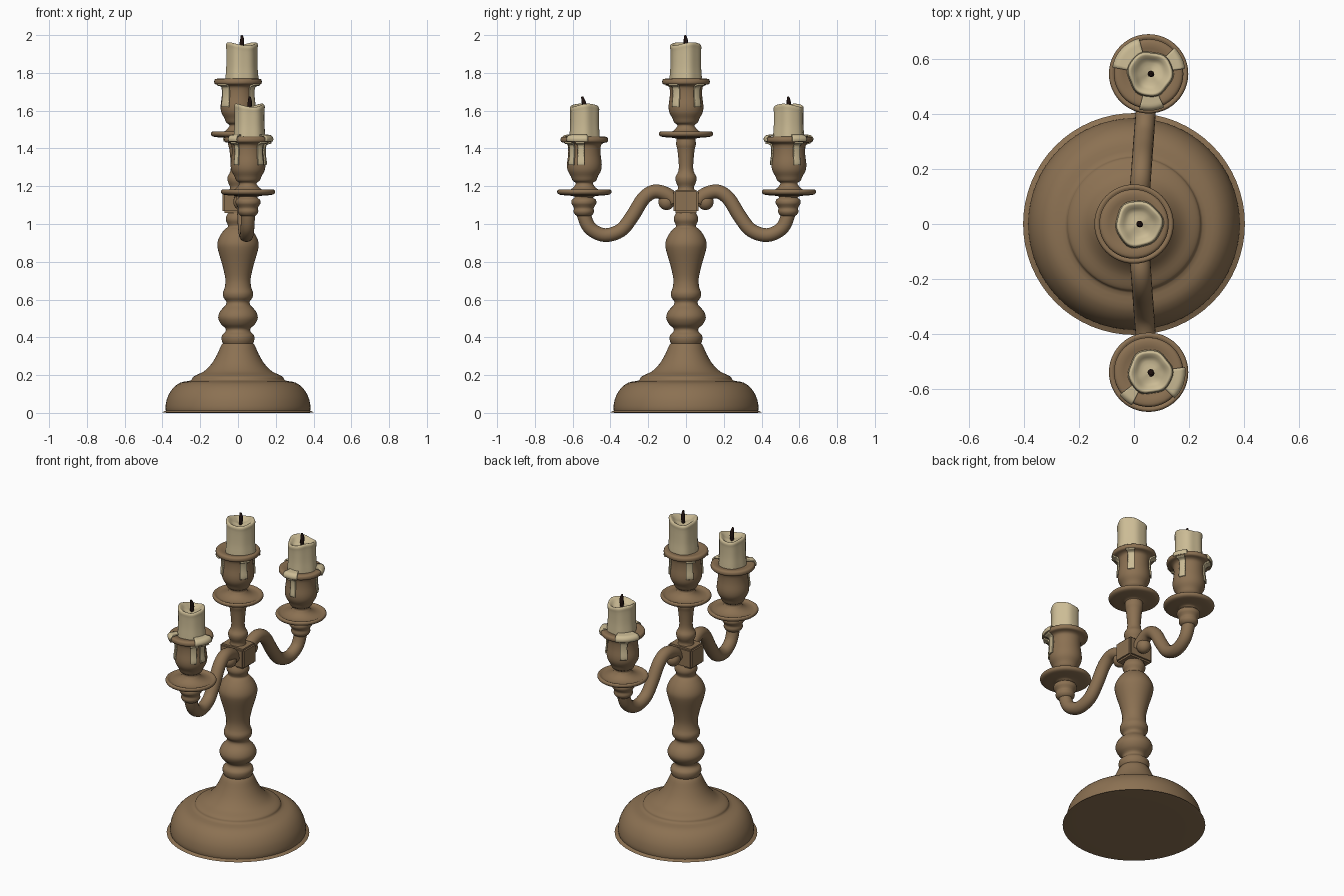
import bpy, bmesh, math, random
from mathutils import Vector

if "Cube" in bpy.data.objects:
    bpy.data.objects.remove(bpy.data.objects["Cube"])

random.seed(4)


def material(name, col):
    m = bpy.data.materials.new(name)
    m.diffuse_color = (*col, 1)
    m.use_nodes = True
    m.node_tree.nodes["Principled BSDF"].inputs["Base Color"].default_value = m.diffuse_color
    return m


BRONZE = material("aged_bronze", (0.26, 0.165, 0.085))
WAX = material("cream_wax", (0.60, 0.50, 0.30))
CHAR = material("charred_wick", (0.014, 0.006, 0.005))


def finish(ob, mat, angle=50):
    ob.data.materials.clear()
    ob.data.materials.append(mat)
    bpy.ops.object.select_all(action='DESELECT')
    ob.select_set(True)
    bpy.context.view_layer.objects.active = ob
    bpy.ops.object.shade_smooth_by_angle(angle=math.radians(angle))
    return ob


def from_bmesh(name, bm, mat, angle=50):
    bmesh.ops.recalc_face_normals(bm, faces=bm.faces)
    me = bpy.data.meshes.new(name)
    bm.to_mesh(me)
    bm.free()
    ob = bpy.data.objects.new(name, me)
    bpy.context.collection.objects.link(ob)
    return finish(ob, mat, angle)


def spline(pts, n=3):
    """Catmull-Rom refinement of a short profile."""
    p = [Vector(q) for q in pts]
    p = [p[0]] + p + [p[-1]]
    out = []
    for i in range(1, len(p) - 2):
        a, b, c, d = p[i - 1:i + 3]
        for k in range(n):
            t = k / n
            out.append(0.5 * (2 * b + (c - a) * t + (2 * a - 5 * b + 4 * c - d) * t * t
                              + (3 * b - a - 3 * c + d) * t ** 3))
    return out + [p[-1]]


def lathe(name, profile, mat, loc=(0, 0, 0), a0=0, a1=360, seg=48, wobble=None, refine=3):
    full = a1 - a0 >= 360
    bm = bmesh.new()
    cols = []
    for i in range(seg if full else seg + 1):
        a = math.radians(a0 + (a1 - a0) * i / seg)
        col = []
        for r, z in spline(profile, refine):
            r, z = max(r, 0), max(z, profile[0][1]) if loc[2] == 0 else z
            if wobble:
                r, z = wobble(a, r, z)
            col.append(bm.verts.new((loc[0] + r * math.cos(a), loc[1] + r * math.sin(a), loc[2] + z)))
        cols.append(col)
    for i in range(seg):
        c, d = cols[i], cols[(i + 1) % len(cols)]
        for j in range(len(c) - 1):
            bm.faces.new((c[j], d[j], d[j + 1], c[j + 1]))
    bmesh.ops.remove_doubles(bm, verts=bm.verts, dist=1e-5)
    return from_bmesh(name, bm, mat)


def tube(name, pts, radii, mat, sides=16):
    """Round tube through points, with varying radius."""
    path = spline(pts, 5)
    bm = bmesh.new()
    rings = []
    for i, p in enumerate(path):
        t = (path[min(i + 1, len(path) - 1)] - path[max(i - 1, 0)]).normalized()
        u = (Vector((1, 0, 0)) - t * t.x).normalized()
        v = t.cross(u)
        f = i / (len(path) - 1) * (len(radii) - 1)
        k = min(int(f), len(radii) - 2)
        r = radii[k] + (radii[k + 1] - radii[k]) * (f - k)
        rings.append([bm.verts.new(p + r * (u * math.cos(w) + v * math.sin(w)))
                      for w in (2 * math.pi * s / sides for s in range(sides))])
    for a, b in zip(rings, rings[1:]):
        for s in range(sides):
            bm.faces.new((a[s], a[(s + 1) % sides], b[(s + 1) % sides], b[s]))
    bm.faces.new(rings[0])
    bm.faces.new(rings[-1])
    return from_bmesh(name, bm, mat)


# Foot and turned lower column
lathe("base", [(0, 0), (.372, 0), (.382, .012), (.383, .04), (.372, .085), (.345, .13), (.305, .16),
               (.25, .172), (.24, .188), (.222, .2), (.18, .22), (.14, .26), (.11, .31), (.09, .355),
               (.078, .37)], BRONZE, seg=64)
lathe("column", [(.078, .365), (.086, .385), (.085, .41), (.068, .428), (.066, .447), (.09, .47),
                 (.105, .505), (.093, .54), (.066, .57), (.062, .59), (.076, .61), (.08, .635),
                 (.07, .665), (.067, .71), (.082, .78), (.105, .86), (.109, .9), (.094, .94),
                 (.07, .972), (.054, .985), (.056, 1.0), (.064, 1.02), (.062, 1.04), (.05, 1.065)], BRONZE)
lathe("upper_stem", [(.05, 1.17), (.042, 1.195), (.054, 1.225), (.055, 1.25), (.042, 1.275),
                     (.038, 1.31), (.045, 1.39), (.052, 1.42), (.05, 1.45)], BRONZE)

# Square hub where the arms meet
bm = bmesh.new()
bmesh.ops.create_cube(bm, size=1)
for v in bm.verts:
    v.co = (v.co.x * .165, v.co.y * .13, 1.12 + v.co.z * .122)
bmesh.ops.bevel(bm, geom=bm.edges[:], offset=.01, segments=2, affect='EDGES')
from_bmesh("hub_block", bm, BRONZE, 30)

# Profiles relative to the drip tray height
TRAY = [(.045, -.03), (.06, -.02), (.125, -.014), (.142, -.004), (.143, .008), (.134, .014),
        (.115, .006), (.085, .01), (.06, .024), (.048, .04)]
CUP = [(.048, .036), (.046, .05), (.062, .062), (.072, .085), (.088, .115), (.092, .15), (.086, .2),
       (.087, .245), (.1, .26), (.122, .266), (.126, .28), (.12, .292), (.1, .294), (.07, .288), (0, .285)]
RIM_WAX = [(.075, .303), (.1, .301), (.12, .298), (.13, .284), (.127, .27)]
WALL_WAX = [(.125, .262), (.1, .255), (.092, .24), (.091, .2), (.096, .16), (.095, .145)]


def holder(tag, x, y, z, top, wick_lean, rims, drips, r):
    """Tray, cup, candle, wick and wax runs of one light."""
    lathe(tag + "_drip_tray", TRAY, BRONZE, (x, y, z))
    lathe(tag + "_cup", CUP, BRONZE, (x, y, z))
    p, q = random.uniform(0, 6), random.uniform(0, 6)

    def melt(a, rr, zz):
        k = 1 + .035 * math.sin(3 * a + p) + .025 * math.sin(6 * a + q)
        edge = max(0, min(1, (zz - .38) / .06)) * min(1, rr / .05)
        return rr * k, zz + edge * .009 * math.sin(2 * a + q)
    h = top - z
    cx = x + (.018 if tag == "centre" else .006)
    lathe(tag + "_candle", [(r * 1.02, .285), (r, .31), (r * .96, .36), (r * .96, h - .035),
                            (r * .98, h - .012), (r * .9, h), (r * .75, h - .006),
                            (r * .5, h - .022), (0, h - .028)], WAX, (cx, y, z), wobble=melt)
    tube(tag + "_wick", [(cx, y, top - .035), (cx + .002, y, top), (cx + .004, y + wick_lean * .4, top + .022),
                         (cx + .002, y + wick_lean, top + .046)], [.009, .012, .011, .005], CHAR, 8)
    for kind, prof, spans in (("rim_wax", RIM_WAX, rims), ("wax_drip", WALL_WAX, drips)):
        for i, (a0, a1) in enumerate(spans):
            ob = lathe(f"{tag}_{kind}_{i + 1}", prof, WAX, (x, y, z), a0, a1, seg=10)
            mod = ob.modifiers.new("thickness", 'SOLIDIFY')
            mod.thickness, mod.offset = .008, 0


holder("centre", 0, 0, 1.475, 1.953, -.004, [],
       [(208, 240), (312, 338), (28, 52), (125, 150)], .085)
holder("front", .053, -.538, 1.168, 1.628, -.012, [(-45, 8), (218, 243)],
       [(303, 325), (-22, 0), (222, 238)], .08)
holder("back", .053, .545, 1.168, 1.628, -.004, [(105, 170), (8, 45), (255, 295)],
       [(15, 38), (265, 285), (115, 140)], .082)

# S-shaped arms with inner scroll and outer socket
ARM = [(.06, 1.12), (.1, 1.155), (.165, 1.172), (.225, 1.135), (.285, 1.04), (.345, .967), (.43, .941),
       (.505, .975), (.538, 1.04), (.545, 1.1)]
SOCKET = [(0, -.135), (.038, -.125), (.054, -.105), (.052, -.085), (.058, -.072), (.066, -.058),
          (.064, -.04), (.05, -.03), (.05, -.018)]
for tag, s in (("front", -1), ("back", 1)):
    tube(tag + "_arm", [(.012 + .075 * y, s * y, z) for y, z in ARM],
         [.038, .037, .037, .036, .038], BRONZE, 20)
    lathe(tag + "_arm_socket", SOCKET, BRONZE, (.053, s * .541, 1.168), seg=32)
    bm = bmesh.new()
    bmesh.ops.create_uvsphere(bm, u_segments=20, v_segments=12, radius=1)
    for v in bm.verts:
        v.co = (.015 + v.co.x * .04, s * .103 + v.co.y * .043, 1.117 + v.co.z * .043)
    from_bmesh(tag + "_arm_scroll", bm, BRONZE)
